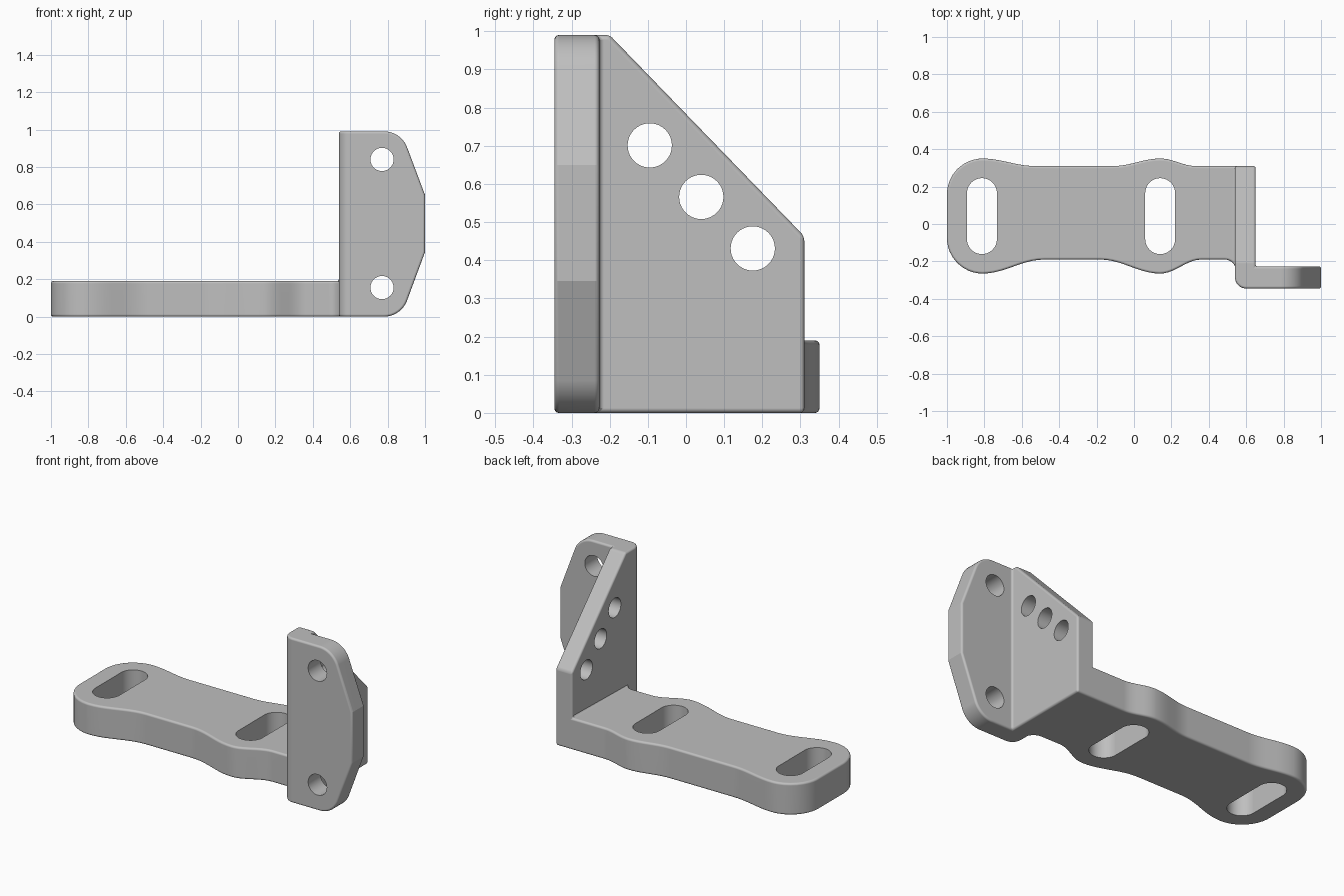
import bpy, bmesh, math
from mathutils import Vector

cube = bpy.data.objects.get("Cube")
if cube:
    bpy.data.objects.remove(cube, do_unlink=True)

AXES = {"x": lambda u, v, w: (w, u, v),
        "y": lambda u, v, w: (u, w, v),
        "z": lambda u, v, w: (u, v, w)}


def rounded(corners, steps=10):
    """Outline from (u, v) or (u, v, radius) corners."""
    out = []
    for i, c in enumerate(corners):
        p = Vector(c[:2])
        if len(c) == 2:
            out.append(p)
            continue
        r = c[2]
        a = (Vector(corners[i - 1][:2]) - p).normalized()
        b = (Vector(corners[(i + 1) % len(corners)][:2]) - p).normalized()
        half = a.angle(b) / 2
        mid = p + (a + b).normalized() * r / math.sin(half)
        t = r / math.tan(half)
        v0, v1 = p + a * t - mid, p + b * t - mid
        out += [mid + v0.lerp(v1, k / steps).normalized() * r for k in range(steps + 1)]
    return out


def wave(x0, y0, x1, y1, steps=10):
    """Smooth S-shaped run between two points."""
    return [(x0 + (x1 - x0) * k / steps,
             y0 + (y1 - y0) * (1 - math.cos(math.pi * k / steps)) / 2)
            for k in range(steps + 1)]


def prism(name, outline, axis, lo, hi):
    pts = [p for i, p in enumerate(outline)
           if (Vector(p) - Vector(outline[i - 1])).length > 0.001]
    bm = bmesh.new()
    face = bm.faces.new([bm.verts.new(AXES[axis](p[0], p[1], lo)) for p in pts])
    ext = bmesh.ops.extrude_face_region(bm, geom=[face])
    move = Vector(AXES[axis](0, 0, hi - lo))
    bmesh.ops.translate(bm, vec=move,
                        verts=[g for g in ext["geom"] if isinstance(g, bmesh.types.BMVert)])
    bmesh.ops.recalc_face_normals(bm, faces=bm.faces)
    mesh = bpy.data.meshes.new(name)
    bm.to_mesh(mesh)
    bm.free()
    obj = bpy.data.objects.new(name, mesh)
    bpy.context.collection.objects.link(obj)
    return obj


def circle(u, v, r, n=40):
    return [(u + r * math.cos(math.tau * k / n), v + r * math.sin(math.tau * k / n))
            for k in range(n)]


def activate(obj):
    bpy.ops.object.select_all(action="DESELECT")
    obj.select_set(True)
    bpy.context.view_layer.objects.active = obj


def combine(obj, other, operation):
    mod = obj.modifiers.new(operation.lower(), "BOOLEAN")
    mod.operation, mod.solver, mod.object = operation, "EXACT", other
    activate(obj)
    bpy.ops.object.modifier_apply(modifier=mod.name)
    bpy.data.objects.remove(other, do_unlink=True)


# Upright: triangular side web plus front flange, trimmed to one rounded corner
bracket = prism("mounting_bracket",
                [(-0.4, 0), (0.31, 0), (0.31, 0.463), (-0.2, 0.99), (-0.4, 0.99)],
                "x", 0.5, 0.65)
flange = prism("front_flange", rounded([
    (0.5, 0), (0.872, 0, 0.13), (1, 0.345), (1, 0.65), (0.872, 0.99, 0.13), (0.5, 0.99)]),
    "y", -0.4, -0.227)
combine(bracket, flange, "UNION")
corner = prism("corner_trim", rounded([
    (0.54, -0.345, 0.06), (1.2, -0.345), (1.2, 0.6), (0.54, 0.6)]), "z", -0.2, 1.2)
combine(bracket, corner, "INTERSECT")

# Waisted base plate
top_edge = (wave(-0.81, 0.35, -0.53, 0.31) + wave(-0.11, 0.31, 0.14, 0.35)
            + wave(0.14, 0.35, 0.33, 0.31))
low_edge = (wave(0.36, -0.19, 0.14, -0.265) + wave(0.14, -0.265, -0.18, -0.19)
            + wave(-0.48, -0.19, -0.81, -0.265))
base = prism("base_plate", rounded(
    [(-1, 0.35, 0.19)] + top_edge
    + [(0.6, 0.31), (0.6, -0.28), (0.545, -0.28), (0.545, -0.19, 0.06)]
    + low_edge + [(-1, -0.265, 0.19)]), "z", 0, 0.19)
combine(bracket, base, "UNION")

# Merge coplanar faces, then soften the edges
bm = bmesh.new()
bm.from_mesh(bracket.data)
bmesh.ops.remove_doubles(bm, verts=bm.verts, dist=0.0002)
bmesh.ops.dissolve_limit(bm, angle_limit=math.radians(0.2), verts=bm.verts, edges=bm.edges)
bm.to_mesh(bracket.data)
bm.free()
bevel = bracket.modifiers.new("soft_edges", "BEVEL")
bevel.width, bevel.segments = 0.0125, 6
bevel.limit_method, bevel.angle_limit = "ANGLE", math.radians(30)
bevel.use_clamp_overlap = False
activate(bracket)
bpy.ops.object.modifier_apply(modifier=bevel.name)

# Slots in the base, bolt holes in the flange and web
for x in (-0.813, 0.14):
    slot = rounded([(x + su * 0.08, 0.042 + sv * 0.203, 0.0799)
                    for su, sv in ((-1, -1), (1, -1), (1, 1), (-1, 1))])
    combine(bracket, prism("slot_cutter", slot, "z", -0.1, 0.3), "DIFFERENCE")
for z in (0.155, 0.84):
    combine(bracket, prism("hole_cutter", circle(0.77, z, 0.062), "y", -0.5, -0.1), "DIFFERENCE")
for k in (-1, 0, 1):
    hole = circle(0.04 + k * 0.135, 0.566 - k * 0.135, 0.058)
    combine(bracket, prism("hole_cutter", hole, "x", 0.4, 0.8), "DIFFERENCE")

# Grey finish and shading
grey = bpy.data.materials.new("plain_grey")
grey.use_nodes = True
colour = (0.52, 0.52, 0.52, 1)
grey.diffuse_color = colour
grey.node_tree.nodes["Principled BSDF"].inputs["Base Color"].default_value = colour
bracket.data.materials.clear()
bracket.data.materials.append(grey)
activate(bracket)
bpy.ops.object.shade_smooth_by_angle(angle=math.radians(18))
normals = bracket.modifiers.new("flat_face_normals", "WEIGHTED_NORMAL")
normals.keep_sharp = True
